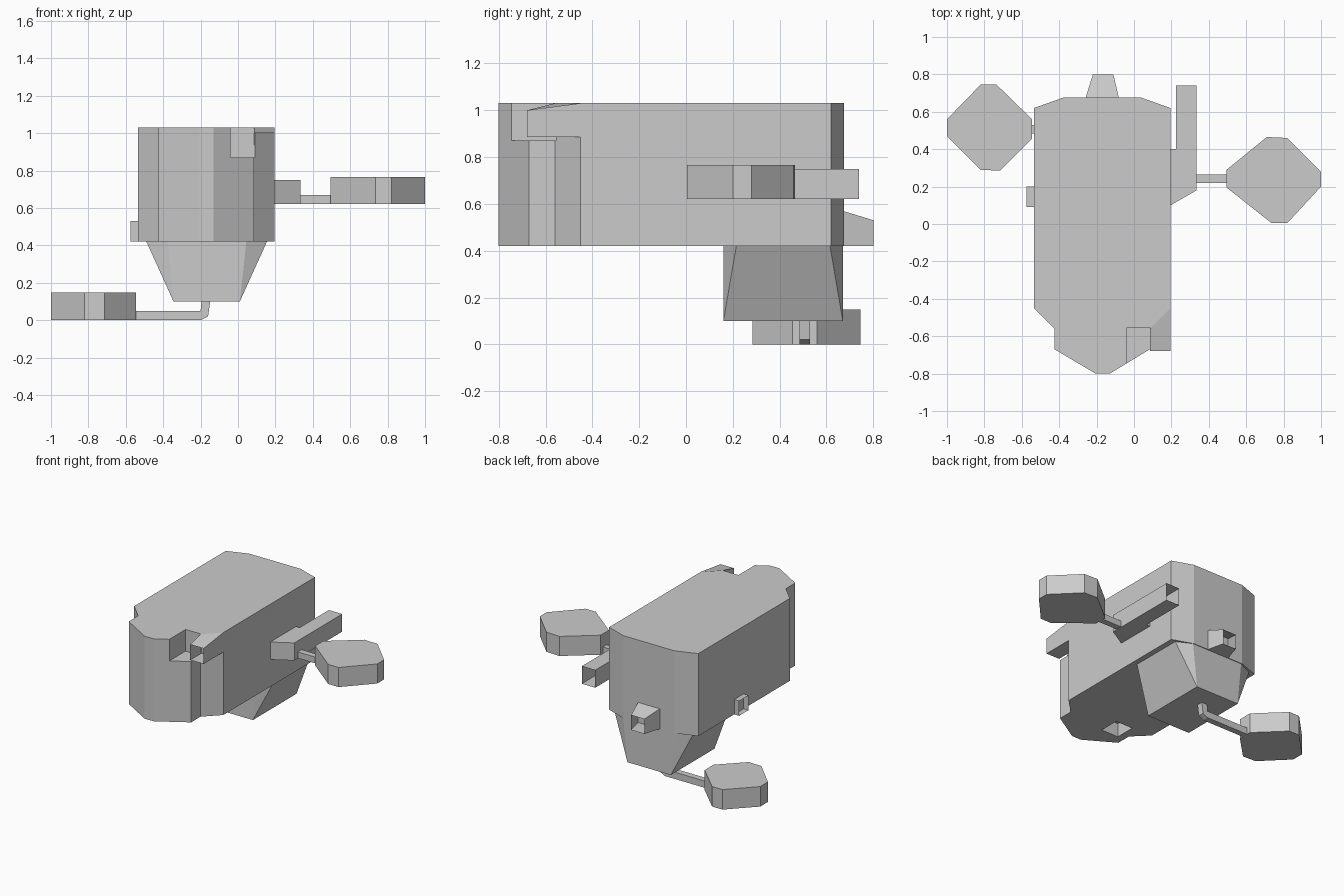
import bpy, bmesh
from mathutils import Vector

if "Cube" in bpy.data.objects:
    bpy.data.objects.remove(bpy.data.objects["Cube"])


def finish(name, bm):
    bmesh.ops.recalc_face_normals(bm, faces=bm.faces[:])
    me = bpy.data.meshes.new(name)
    bm.to_mesh(me)
    bm.free()
    ob = bpy.data.objects.new(name, me)
    bpy.context.collection.objects.link(ob)
    return ob


def loft(name, a, b, cap_a=True, cap_b=True):
    """Join two matching rings of points, optionally leaving ends open."""
    bm = bmesh.new()
    va = [bm.verts.new(p) for p in a]
    vb = [bm.verts.new(p) for p in b]
    n = len(a)
    for i in range(n):
        j = (i + 1) % n
        bm.faces.new((va[i], va[j], vb[j], vb[i]))
    if cap_a:
        bm.faces.new(va[::-1])
    if cap_b:
        bm.faces.new(vb)
    return finish(name, bm)


def plan(name, pts, z0, z1):
    return loft(name, [(x, y, z0) for x, y in pts], [(x, y, z1) for x, y in pts])


def box(name, x0, x1, y0, y1, z0, z1):
    return plan(name, [(x0, y0), (x1, y0), (x1, y1), (x0, y1)], z0, z1)


def open_end(ob, direction):
    """Remove the face furthest along a direction."""
    bm = bmesh.new()
    bm.from_mesh(ob.data)
    d = Vector(direction)
    face = max(bm.faces, key=lambda f: f.calc_center_median().dot(d))
    bmesh.ops.delete(bm, geom=[face], context='FACES')
    bm.to_mesh(ob.data)
    bm.free()


def cut(ob, cutter):
    cutter.hide_render = True
    m = ob.modifiers.new("cut", 'BOOLEAN')
    m.operation, m.solver, m.object = 'DIFFERENCE', 'EXACT', cutter
    bpy.context.view_layer.objects.active = ob
    bpy.ops.object.modifier_apply(modifier=m.name)
    bpy.data.objects.remove(cutter)


# Main body with stepped, pointed front
body = plan("main_body", [
    (-.535, .62), (-.38, .675), (.04, .675), (.195, .62), (.195, -.45),
    (.085, -.56), (.085, -.67), (-.13, -.80), (-.205, -.80),
    (-.425, -.67), (-.425, -.56), (-.535, -.45)][::-1], .42, 1.03)
# Corner notch and underside recess
cut(body, box("notch_cutter", -.04, .12, -.9, -.555, .87, 1.2))
cut(body, box("recess_cutter", -.37, -.23, -.61, -.46, .3, .52))

# Hollow socket beside the notch, with a sloping top
loft("front_socket",
     [(.085, -.555, .885), (.195, -.45, .885), (.195, -.45, 1.03), (.085, -.56, 1.03)],
     [(.085, -.68, .885), (.195, -.68, .885), (.195, -.68, 1.0), (.085, -.68, 1.0)],
     cap_b=False)

# Tapered lower hull: octagon above, rectangle below
bm = bmesh.new()
top = [(-.49, .215), (-.375, .16), (.045, .16), (.155, .215),
       (.155, .615), (.045, .67), (-.375, .67), (-.49, .615)]
bottom = [(-.345, .16), (.01, .16), (.01, .67), (-.345, .67)]
for x, y in top:
    bm.verts.new((x, y, .42))
for x, y in bottom:
    bm.verts.new((x, y, .10))
bmesh.ops.convex_hull(bm, input=bm.verts[:])
finish("lower_hull", bm)

# Tapered hollow socket on the back
loft("rear_socket",
     [(-.26, .67, .42), (-.08, .67, .42), (-.08, .67, .57), (-.26, .67, .57)],
     [(-.22, .80, .42), (-.11, .80, .42), (-.11, .80, .53), (-.22, .80, .53)],
     cap_b=False)

# Small hollow socket on the left
socket = box("left_socket", -.575, -.53, .09, .20, .42, .53)
open_end(socket, (-1, 0, 0))

# Side rail with open rear end
rail = plan("side_rail", [(.195, .10), (.335, .18), (.335, .74),
                          (.225, .74), (.225, .40), (.195, .40)], .62, .75)
open_end(rail, (0, 1, 0))

# Eight-sided pods
plan("right_pod", [(.495, .29), (.71, .465), (.82, .46), (1, .28),
                   (1, .20), (.82, .005), (.735, .005), (.495, .195)], .62, .765)
plan("left_pod", [(-1, .56), (-.82, .745), (-.735, .745), (-.545, .56),
                  (-.545, .455), (-.715, .285), (-.82, .29), (-1, .47)], 0, .148)

# Pod arms
box("right_arm", .33, .50, .22, .265, .622, .668)
bend = [(-.55, 0), (-.20, 0), (-.16, .02), (-.148, .105),
        (-.195, .105), (-.20, .05), (-.55, .05)]
loft("left_arm", [(x, .485, z) for x, z in bend], [(x, .53, z) for x, z in bend])
